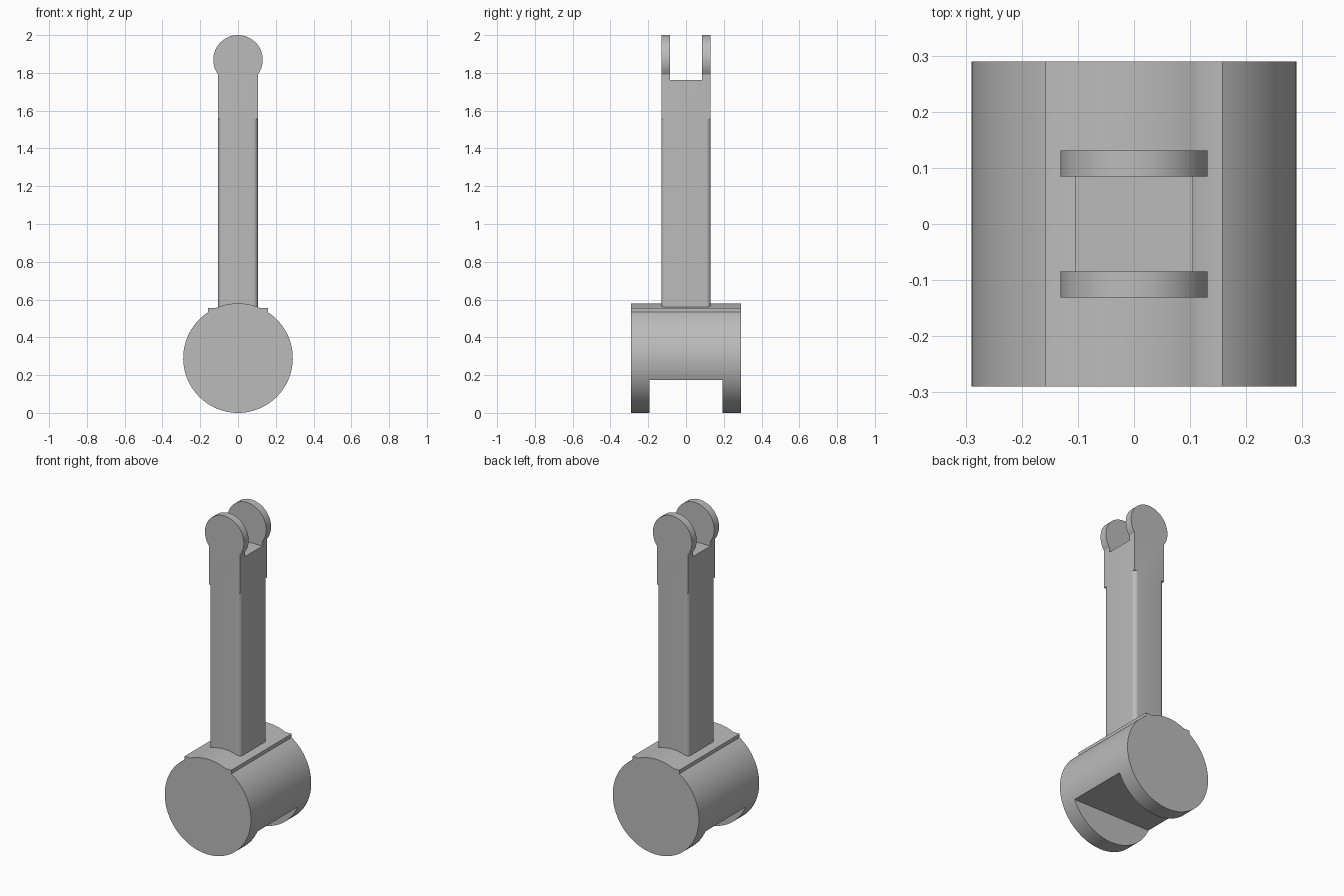
import bpy, bmesh
from math import asin, sqrt, cos, sin, pi, radians
from mathutils import Vector

if "Cube" in bpy.data.objects:
    bpy.data.objects.remove(bpy.data.objects["Cube"])

# One plain grey for the whole piece
grey = bpy.data.materials.new("plain grey")
grey.use_nodes = True
colour = (0.5, 0.5, 0.5, 1)
grey.diffuse_color = colour
grey.node_tree.nodes["Principled BSDF"].inputs["Base Color"].default_value = colour


def arc(cx, cz, r, a0, a1, n):
    return [(cx + r * cos(a0 + (a1 - a0) * i / n),
             cz + r * sin(a0 + (a1 - a0) * i / n)) for i in range(n + 1)]


def prism(name, outline, axis, lo, hi):
    """Extrude a flat outline along y (outline in xz) or z (outline in xy)."""
    place = (lambda p: (p[0], lo, p[1])) if axis == 'y' else (lambda p: (p[0], p[1], lo))
    step = Vector((0, hi - lo, 0) if axis == 'y' else (0, 0, hi - lo))
    bm = bmesh.new()
    face = bm.faces.new([bm.verts.new(place(p)) for p in outline])
    top = bmesh.ops.extrude_face_region(bm, geom=[face], use_keep_orig=True)["geom"]
    bmesh.ops.translate(bm, vec=step, verts=[v for v in top if isinstance(v, bmesh.types.BMVert)])
    bmesh.ops.recalc_face_normals(bm, faces=bm.faces)
    mesh = bpy.data.meshes.new(name)
    bm.to_mesh(mesh)
    bm.free()
    mesh.materials.append(grey)
    obj = bpy.data.objects.new(name, mesh)
    bpy.context.collection.objects.link(obj)
    return obj


def rect(x, z0, z1):
    return [(-x, z0), (x, z0), (x, z1), (-x, z1)]


def activate(obj):
    bpy.ops.object.select_all(action='DESELECT')
    obj.select_set(True)
    bpy.context.view_layer.objects.active = obj


def combine(obj, other, operation):
    activate(obj)
    mod = obj.modifiers.new("combine", 'BOOLEAN')
    mod.operation, mod.object, mod.solver = operation, other, 'EXACT'
    bpy.ops.object.modifier_apply(modifier=mod.name)
    bpy.data.objects.remove(other)


def finish(obj):
    bm = bmesh.new()
    bm.from_mesh(obj.data)
    bmesh.ops.remove_doubles(bm, verts=bm.verts, dist=0.0001)
    bmesh.ops.dissolve_limit(bm, angle_limit=radians(0.5), verts=bm.verts, edges=bm.edges)
    bm.to_mesh(obj.data)
    bm.free()
    activate(obj)
    bpy.ops.object.shade_smooth_by_angle(angle=radians(30))


# Barrel: round drum with a square-edged shelf on each side of its crown
R, shelf_x, shelf_z = 0.29, 0.158, 0.555
crown = asin((shelf_z - R) / R)
side_z = R + sqrt(R * R - shelf_x * shelf_x)
side = asin((side_z - R) / R)
outline = arc(0, R, R, crown, pi - crown, 16)
outline += [(-shelf_x, shelf_z)]
outline += arc(0, R, R, pi - side, 2 * pi + side, 80)
outline += [(shelf_x, shelf_z)]
barrel = prism("barrel", outline, 'y', -R, R)
combine(barrel, prism("barrel_slot", rect(0.4, -0.1, 0.175), 'y', -0.193, 0.193), 'DIFFERENCE')
finish(barrel)

# Rod: fork head with round ears, slotted through the middle
half_x, half_y, ear_r, ear_z, head_z = 0.105, 0.131, 0.131, 1.869, 1.555
neck = asin(sqrt(ear_r ** 2 - half_x ** 2) / ear_r)
outline = [(-half_x, head_z), (half_x, head_z)]
outline += arc(0, ear_z, ear_r, -neck, pi + neck, 56)
rod = prism("rod", outline, 'y', -half_y, half_y)
combine(rod, prism("fork_slot", rect(0.3, 1.762, 2.2), 'y', -0.085, 0.085), 'DIFFERENCE')

# Rod: long shaft with rounded corners, sunk into the barrel
r = 0.025
corners = [(1, 1), (-1, 1), (-1, -1), (1, -1)]
outline = []
for i, (sx, sy) in enumerate(corners):
    outline += arc(sx * (half_x - r), sy * (half_y - r), r, i * pi / 2, (i + 1) * pi / 2, 8)
combine(rod, prism("shaft", outline, 'z', 0.5, head_z), 'UNION')
finish(rod)
